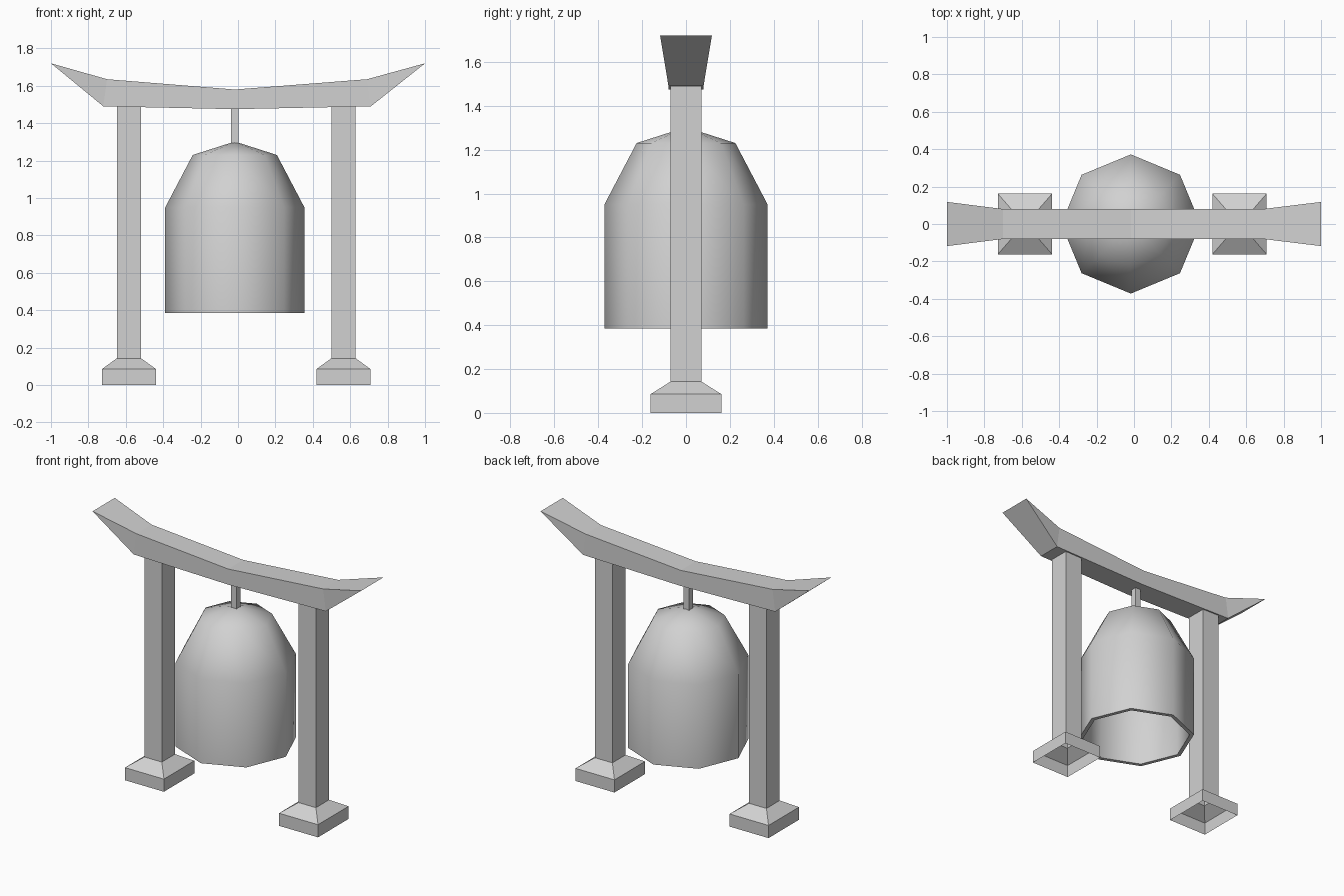
import bpy, bmesh, math

cube = bpy.data.objects.get("Cube")
if cube:
    bpy.data.objects.remove(cube, do_unlink=True)

# One stone grey for everything
grey = bpy.data.materials.new("stone grey")
grey.use_nodes = True
colour = (0.64, 0.64, 0.64, 1)
grey.diffuse_color = colour
grey.node_tree.nodes["Principled BSDF"].inputs["Base Color"].default_value = colour


def loft(name, rings, cap_start=False, cap_end=False, recalc=True):
    """Skin a list of rings (equal point counts); a one-point ring is an apex."""
    bm = bmesh.new()
    loops = [[bm.verts.new(p) for p in ring] for ring in rings]
    for a, b in zip(loops, loops[1:]):
        n = max(len(a), len(b))
        for i in range(n):
            j = (i + 1) % n
            if len(b) == 1:
                bm.faces.new((a[i], a[j], b[0]))
            elif len(a) == 1:
                bm.faces.new((a[0], b[j], b[i]))
            else:
                bm.faces.new((a[i], a[j], b[j], b[i]))
    if cap_start:
        bm.faces.new(loops[0][::-1])
    if cap_end:
        bm.faces.new(loops[-1])
    if recalc:
        bmesh.ops.recalc_face_normals(bm, faces=bm.faces)
    mesh = bpy.data.meshes.new(name)
    bm.to_mesh(mesh)
    bm.free()
    mesh.materials.append(grey)
    obj = bpy.data.objects.new(name, mesh)
    bpy.context.collection.objects.link(obj)
    return obj


def rect(cx, hx, hy, z):
    return [(cx - hx, -hy, z), (cx + hx, -hy, z), (cx + hx, hy, z), (cx - hx, hy, z)]


def octagon(cx, r, z):
    if r == 0:
        return [(cx, 0, z)]
    return [(cx + r * math.cos(i * math.pi / 4), r * math.sin(i * math.pi / 4), z)
            for i in range(8)]


MID = -0.017

# Posts with flared footings, open underneath
for side, x in (("right", -0.583), ("left", 0.564)):
    loft(side + "_post", [rect(x, 0.145, 0.162, 0), rect(x, 0.145, 0.162, 0.085),
                          rect(x, 0.065, 0.07, 0.143), rect(x, 0.065, 0.07, 1.49)],
         recalc=False)

# Curved crossbeam: (top x, top z, bottom x, bottom z, half depth)
stations = [(-0.70, 1.635, -0.72, 1.49, 0.08), (MID, 1.58, MID, 1.475, 0.08),
            (0.69, 1.635, 0.71, 1.49, 0.08)]
beam = [[(bx, -d, bz), (bx, d, bz), (tx, d, tz), (tx, -d, tz)]
        for tx, tz, bx, bz, d in stations]


def tip(x, bx):
    """Flared pointed end: the underside slopes up to a single wide edge."""
    return [(bx, -0.08, 1.49), (bx, 0.08, 1.49), (x, 0.118, 1.72), (x, -0.118, 1.72)]


crossbeam = loft("crossbeam", beam)
bm = bmesh.new()
bm.from_mesh(crossbeam.data)
for x, bx in ((-1, -0.72), (1, 0.71)):
    near = sorted(bm.verts, key=lambda v: abs(v.co.x - bx))[:4]
    low = sorted([v for v in near if v.co.z < 1.55], key=lambda v: v.co.y)
    top = sorted([v for v in near if v.co.z > 1.55], key=lambda v: v.co.y)
    end = [bm.verts.new(p) for p in (tip(x, bx)[3], tip(x, bx)[2])]
    bm.faces.new((top[0], top[1], end[1], end[0]))
    bm.faces.new((low[0], low[1], end[1], end[0]))
    for i in (0, 1):
        bm.faces.new((low[i], top[i], end[i]))
bmesh.ops.recalc_face_normals(bm, faces=bm.faces)
bm.to_mesh(crossbeam.data)
bm.free()

# Hanger between beam and bell
loft("bell_hanger", [rect(MID, 0.02, 0.02, 1.27), rect(MID, 0.02, 0.02, 1.49)], True, True)

# Hollow eight-sided bell, outer skin from the crown down and back up inside
profile = [(0, 1.302), (0.225, 1.23), (0.372, 0.95), (0.372, 0.385),
           (0.345, 0.385), (0.345, 0.945), (0.208, 1.205), (0, 1.27)]
bell = loft("bell", [octagon(MID, r, z) for r, z in profile])
bpy.ops.object.select_all(action="DESELECT")
bell.select_set(True)
bpy.context.view_layer.objects.active = bell
bpy.ops.object.shade_smooth_by_angle(angle=math.radians(60))
